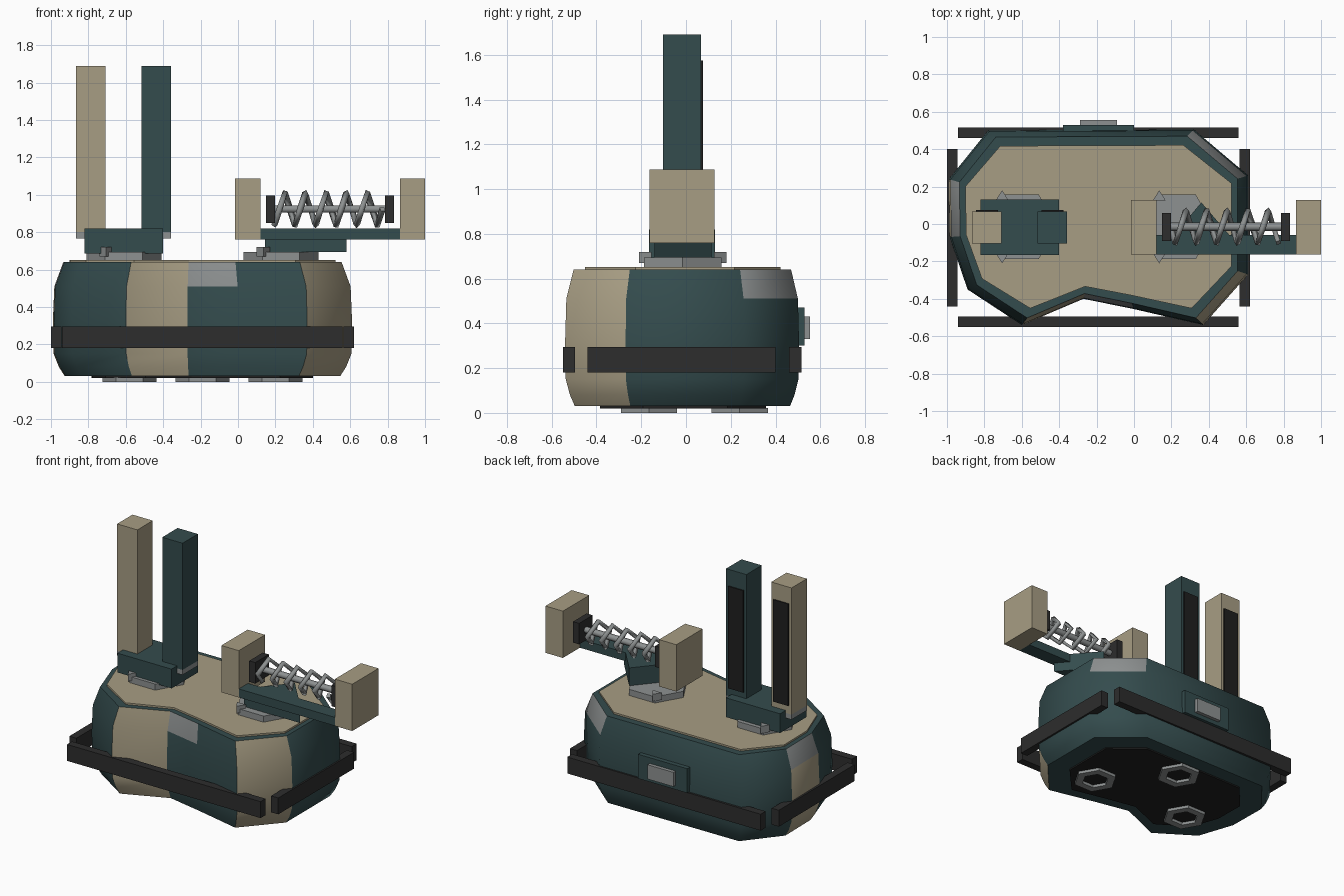
import bpy, bmesh, math
from mathutils import Vector

if "Cube" in bpy.data.objects:
    bpy.data.objects.remove(bpy.data.objects["Cube"])


def material(name, rgb):
    m = bpy.data.materials.new(name)
    m.use_nodes = True
    m.diffuse_color = (*rgb, 1)
    m.node_tree.nodes["Principled BSDF"].inputs["Base Color"].default_value = (*rgb, 1)
    return m


TEAL = material("dark teal", (0.034, 0.072, 0.075))
TAN = material("sand", (0.39, 0.34, 0.23))
GREY = material("steel grey", (0.27, 0.285, 0.285))
BLACK = material("rubber black", (0.026, 0.026, 0.026))
PAD = material("deep black", (0.014, 0.014, 0.014))


def finish(name, bm, *mats):
    bmesh.ops.recalc_face_normals(bm, faces=bm.faces)
    me = bpy.data.meshes.new(name)
    bm.to_mesh(me)
    bm.free()
    ob = bpy.data.objects.new(name, me)
    bpy.context.collection.objects.link(ob)
    for m in mats:
        me.materials.append(m)
    return ob


def box(name, mat, xs, ys, zs):
    bm = bmesh.new()
    bmesh.ops.create_cube(bm, size=1)
    for v in bm.verts:
        v.co = [r[0] if c < 0 else r[1] for c, r in zip(v.co, (xs, ys, zs))]
    return finish(name, bm, mat)


def prism(name, mat, points, z0, z1):
    bm = bmesh.new()
    face = bm.faces.new([bm.verts.new((x, y, z0)) for x, y in points])
    top = bmesh.ops.extrude_face_region(bm, geom=[face])["geom"]
    verts = [g for g in top if isinstance(g, bmesh.types.BMVert)]
    bmesh.ops.translate(bm, verts=verts, vec=(0, 0, z1 - z0))
    return finish(name, bm, mat)


def ngon(cx, cy, r, n):
    return [(cx + r * math.cos(math.tau * i / n), cy + r * math.sin(math.tau * i / n))
            for i in range(n)]


# Hull outline, counter-clockwise from the back left corner
MID = -0.19
OUTLINE = [(0.32, 0.505), (-0.78, 0.5), (-0.99, 0.24), (-0.985, -0.07), (-0.89, -0.35),
           (-0.60, -0.54), (-0.27, -0.40), (0, -0.455), (0.37, -0.54), (0.61, -0.27),
           (0.61, 0.26)]


def scaled(sx, sy):
    return [(MID + (x - MID) * sx, y * sy) for x, y in OUTLINE]


# Hull: lofted rings, coloured panel by panel
bm = bmesh.new()
PROFILE = [(0.03, 0.92), (0.08, 0.96), (0.15, 0.995), (0.32, 1), (0.51, 0.99), (0.64, 0.93)]
rings = [[bm.verts.new((x, y, z)) for x, y in scaled(s, s)] for z, s in PROFILE]
count = len(OUTLINE)
sand_panels, grey_tops = (2, 5, 8), (2, 6, 10)
for level, (low, high) in enumerate(zip(rings, rings[1:])):
    for i in range(count):
        j = (i + 1) % count
        f = bm.faces.new((low[i], low[j], high[j], high[i]))
        f.material_index = 1 if i in sand_panels else 0
        if level == len(PROFILE) - 2 and i in grey_tops:
            f.material_index = 2
bm.faces.new(rings[0])
bm.faces.new(rings[-1])
hull = finish("hull", bm, TEAL, TAN, GREY)
bpy.ops.object.select_all(action="DESELECT")
hull.select_set(True)
bpy.context.view_layer.objects.active = hull
bpy.ops.object.shade_smooth_by_angle(angle=math.radians(55))

prism("deck_plate", TAN, scaled(0.89, 0.835), 0.635, 0.652)
prism("belly_plate", PAD, scaled(0.74, 0.71), 0.02, 0.035)

# Hexagonal feet
for i, (x, y) in enumerate([(0.2, -0.165), (MID, 0.24), (-0.58, -0.165)]):
    bm = bmesh.new()
    loops = [[bm.verts.new((px, py, z)) for px, py in ngon(x, y, r, 6)]
             for r, z in ((0.145, 0), (0.145, 0.022), (0.09, 0.022), (0.09, 0))]
    for a, b in zip(loops, loops[1:] + loops[:1]):
        for k in range(6):
            n = (k + 1) % 6
            bm.faces.new((a[k], a[n], b[n], b[k]))
    finish(f"foot_ring_{i + 1}", bm, GREY)

# Bumpers
BAR = (0.18, 0.295)
box("front_bumper", BLACK, (-0.94, 0.56), (-0.55, -0.495), BAR)
box("back_bumper", BLACK, (-0.94, 0.56), (0.46, 0.515), BAR)
box("right_bumper", BLACK, (-1, -0.945), (-0.44, 0.4), BAR)
box("left_bumper", BLACK, (0.565, 0.62), (-0.44, 0.4), BAR)

# Back hatch
box("hatch_frame", TEAL, (-0.38, 0), (0.45, 0.53), (0.3, 0.47))
box("hatch_button", GREY, (-0.29, -0.09), (0.52, 0.555), (0.33, 0.43))

# Turret mounts
CY = -0.015
for side, x in (("right", -0.61), ("left", 0.23)):
    prism(f"{side}_mount", GREY, ngon(x, CY, 0.2, 6), 0.65, 0.695)
    for end, s in (("front", -1), ("back", 1)):
        ear = [(x - 0.13, CY + s * 0.14), (x - 0.06, CY + s * 0.14), (x - 0.095, CY + s * 0.195)]
        prism(f"{side}_mount_{end}_ear", GREY, ear, 0.67, 0.72)

# Twin towers on the right mount
box("tower_base", TEAL, (-0.82, -0.4), (-0.165, 0.13), (0.685, 0.82))
for name, mat, x0 in (("outer", TAN, -0.865), ("inner", TEAL, -0.515)):
    x1 = x0 + 0.157
    box(f"{name}_tower", mat, (x0, x1), (-0.103, 0.067), (0.802, 1.69))
    box(f"{name}_tower_foot", GREY, (x0, x1), (-0.103, 0.067), (0.767, 0.802))
    box(f"{name}_tower_strip", PAD, (x0 + 0.02, x1 - 0.02), (0.066, 0.075), (0.86, 1.575))

# Spring arm on the left mount
prism("arm_bracket", TEAL, [(0.145, -0.14), (0.58, -0.14), (0.36, 0.115)], 0.695, 0.82)
box("arm", TEAL, (0.12, 0.865), (-0.163, -0.06), (0.76, 0.82))
for name, x0, x1, c0 in (("inner", -0.015, 0.12, 0.15), ("outer", 0.865, 1, 0.787)):
    box(f"{name}_block", TAN, (x0, x1), (-0.163, 0.128), (0.76, 1.088))
    box(f"{name}_cap", BLACK, (c0, c0 + 0.047), (-0.09, 0.06), (0.85, 0.997))


# Rod and angular coil
def tube(name, points, radius, res):
    cu = bpy.data.curves.new(name, "CURVE")
    cu.dimensions = "3D"
    cu.bevel_depth, cu.bevel_resolution, cu.use_fill_caps = radius, res, True
    sp = cu.splines.new("POLY")
    sp.points.add(len(points) - 1)
    for p, co in zip(sp.points, points):
        p.co = (*co, 1)
    ob = bpy.data.objects.new(name, cu)
    bpy.context.collection.objects.link(ob)
    cu.materials.append(GREY)


CZ = 0.924
tube("spring_rod", [(0.19, CY, CZ), (0.79, CY, CZ)], 0.022, 1)
PITCH, R = 0.11, 0.085
coil = []
for k in range(22):
    t = math.pi / 2 * k
    coil.append(Vector((0.195 + PITCH * k / 4, CY - R * math.sin(t), CZ - R * math.cos(t))))
tube("spring_coil", coil, 0.018, 0)
